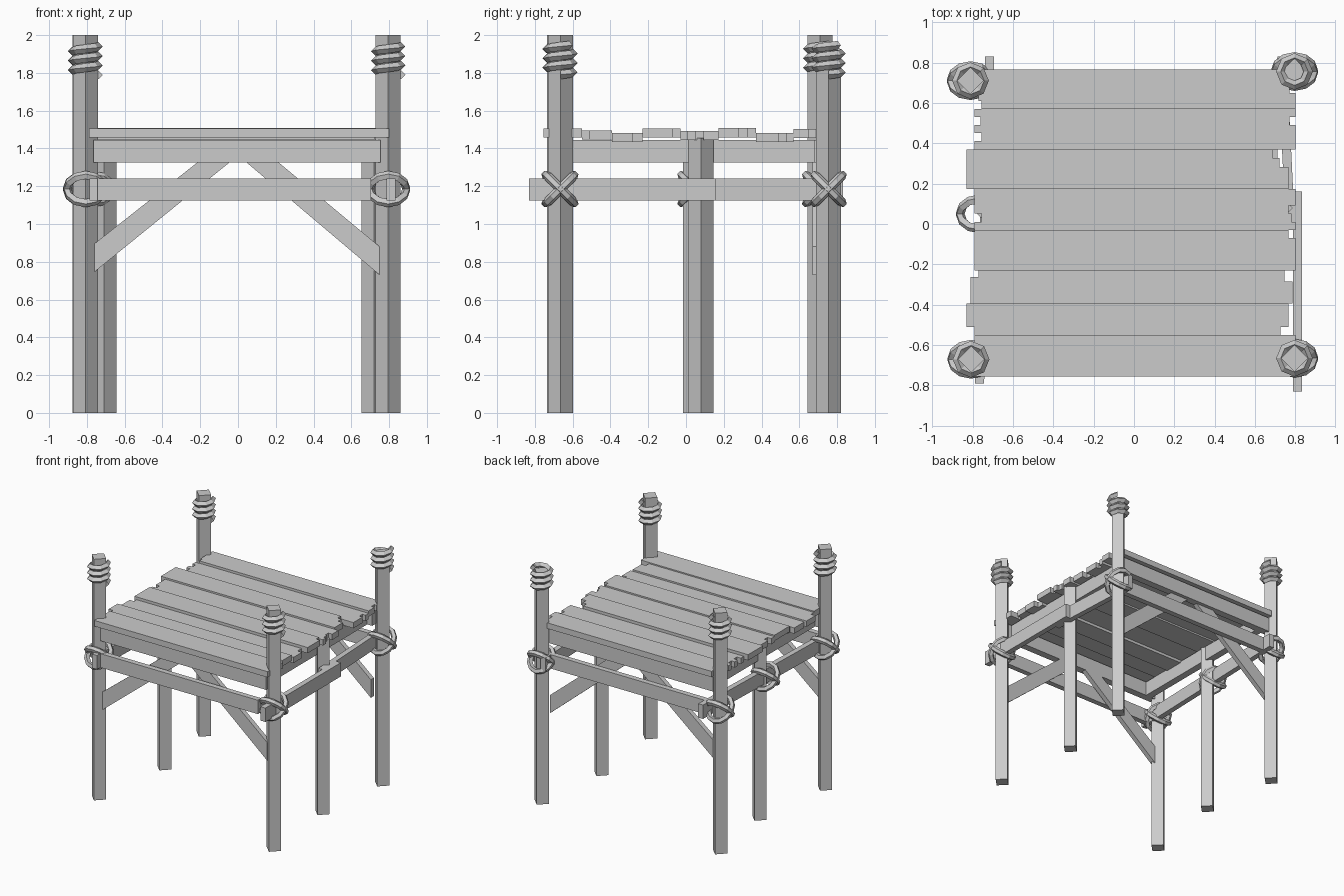
import bpy, bmesh
from math import cos, sin, pi, radians
from mathutils import Vector, Matrix

old = bpy.data.objects.get("Cube")
if old:
    bpy.data.objects.remove(old)

wood = bpy.data.materials.new("plain_grey")
wood.use_nodes = True
GREY = (0.6, 0.6, 0.6, 1)
wood.diffuse_color = GREY
wood.node_tree.nodes["Principled BSDF"].inputs["Base Color"].default_value = GREY


def finish(name, bm):
    bmesh.ops.recalc_face_normals(bm, faces=bm.faces)
    mesh = bpy.data.meshes.new(name)
    bm.to_mesh(mesh)
    bm.free()
    mesh.materials.append(wood)
    obj = bpy.data.objects.new(name, mesh)
    bpy.context.collection.objects.link(obj)
    return obj


def prism(name, outline, offset):
    """Extrude a flat outline of 3D points along an offset."""
    bm = bmesh.new()
    face = bm.faces.new([bm.verts.new(p) for p in outline])
    new = bmesh.ops.extrude_face_region(bm, geom=[face])["geom"]
    bmesh.ops.translate(bm, vec=offset, verts=[v for v in new if isinstance(v, bmesh.types.BMVert)])
    return finish(name, bm)


def box(name, lo, hi):
    x0, y0, z0 = lo
    x1, y1, z1 = hi
    return prism(name, [(x0, y0, z0), (x1, y0, z0), (x1, y1, z0), (x0, y1, z0)], (0, 0, z1 - z0))


def post(name, x, y, top, r=0.066):
    return prism(name, [(x + r, y, 0), (x, y + r, 0), (x - r, y, 0), (x, y - r, 0)], (0, 0, top))


def rail(name, a, b, thick=0.045, z0=1.125, z1=1.24):
    """Upright board running between two plan points."""
    a, b = Vector((*a, z0)), Vector((*b, z0))
    side = (b - a).cross(Vector((0, 0, 1))).normalized() * thick / 2
    return prism(name, [a - side, b - side, b + side, a + side], (0, 0, z1 - z0))


def sweep(name, frames, closed):
    """Skin a list of cross-section rings."""
    bm = bmesh.new()
    rings = [[bm.verts.new(p) for p in f] for f in frames]
    n = len(rings[0])
    for i in range(len(rings) - (0 if closed else 1)):
        a, b = rings[i], rings[(i + 1) % len(rings)]
        for j in range(n):
            k = (j + 1) % n
            bm.faces.new((a[j], a[k], b[k], b[j]))
    if not closed:
        bm.faces.new(rings[0])
        bm.faces.new(rings[-1])
    return finish(name, bm)


def coil(name, x, y, z, turns=3.2, pitch=0.05, seg=8, r=0.068, t=0.023):
    frames = []
    for i in range(int(turns * seg) + 1):
        a = 2 * pi * i / seg
        h = z + pitch * i / seg
        frames.append([(x + cos(a) * (r + dr), y + sin(a) * (r + dr), h + dz)
                       for dr, dz in ((t, 0), (0, t), (-t, 0), (0, -t))])
    return sweep(name, frames, False)


def lashing(name, centre, seg=12):
    """Two tilted rope rings crossing over a joint."""
    for tilt, label in ((45, "a"), (-45, "b")):
        turn = Matrix.Translation(centre) @ Matrix.Rotation(radians(tilt), 4, "X")
        frames = []
        for i in range(seg):
            a = 2 * pi * i / seg
            frames.append([turn @ Vector((cos(a) * (0.092 + dr), sin(a) * (0.1 + dr), dz))
                           for dr, dz in ((0.024, 0.012), (0.024, -0.012), (0, -0.025),
                                          (-0.018, 0), (0, 0.025))])
        sweep(f"{name}_{label}", frames, True)


def plank(name, y0, y1, z, left, right):
    """Board with stepped broken ends; each end lists (start fraction, x)."""
    def end(steps):
        stops = [s[0] for s in steps[1:]] + [1]
        pts = []
        for (f, x), g in zip(steps, stops):
            pts += [(x, y0 + (y1 - y0) * f, z), (x, y0 + (y1 - y0) * g, z)]
        return pts
    return prism(name, end(right) + end(left)[::-1], (0, 0, 0.048))


# Corner posts with rope coils and lashed joints
corners = {"front_right": (-0.807, -0.67, 2.0), "front_left": (0.795, -0.665, 2.0),
           "back_right": (-0.81, 0.71, 2.0), "back_left": (0.795, 0.755, 1.92)}
for name, (x, y, top) in corners.items():
    post(f"{name}_post", x, y, top)
    coil(f"{name}_coil", x, y, top - 0.21 if top == 2 else top - 0.13)
    lashing(f"{name}_lashing", (x, y, 1.185))

# Middle posts
post("middle_right_post", -0.71, 0.05, 1.44)
post("middle_left_post", 0.72, 0.08, 1.455)
lashing("middle_lashing", (-0.765, 0.05, 1.185))

# Deck frame
box("front_beam", (-0.765, -0.71, 1.325), (0.755, -0.65, 1.445))
box("back_beam", (-0.765, 0.68, 1.325), (0.755, 0.74, 1.445))
for side, x in (("right", -0.7), ("left", 0.68)):
    box(f"{side}_beam", (x - 0.03, -0.65, 1.325), (x + 0.03, 0.68, 1.445))

# Lower rails
rail("front_rail", (-0.74, -0.725), (0.705, -0.725))
rail("back_rail", (-0.74, 0.73), (0.74, 0.73))
rail("right_rail", (-0.765, -0.79), (-0.715, 0.83))
rail("left_front_rail", (0.81, -0.83), (0.81, 0.16))
rail("left_back_rail", (0.775, -0.02), (0.733, 0.83))

# Diagonal braces
for end, y in (("front", -0.69), ("back", 0.67)):
    for side, s, foot in (("right", -1, 0.78), ("left", 1, 0.75)):
        outline = [(s * foot, y, 0.73), (s * foot, y, 0.88), (s * 0.21, y, 1.33), (s * 0.04, y, 1.33)]
        prism(f"{end}_{side}_brace", outline, (0, 0.04, 0))

# Deck planks, front to back
edges = [-0.755, -0.55, -0.393, -0.23, -0.03, 0.173, 0.37, 0.57, 0.765]
heights = [1.457, 1.447, 1.434, 1.457, 1.445, 1.459, 1.435, 1.455]
plain = [(0, -0.79)]
left_ends = [
    plain,
    [(0, -0.79), (0.25, -0.83)],
    [(0, -0.81), (0.8, -0.77)],
    [(0, -0.79)],
    [(0, -0.79), (0.2, -0.755), (0.4, -0.79)],
    [(0, -0.83)],
    [(0, -0.79), (0.2, -0.755), (0.4, -0.79), (0.6, -0.76), (0.8, -0.79)],
    [(0, -0.755), (0.2, -0.77)],
]
right_ends = [
    [(0, 0.8)],
    [(0, 0.725), (0.25, 0.765)],
    [(0, 0.785), (0.67, 0.745)],
    [(0, 0.8), (0.8, 0.765)],
    [(0, 0.8), (0.2, 0.78), (0.4, 0.765), (0.6, 0.8)],
    [(0, 0.765), (0.55, 0.72), (0.78, 0.685)],
    [(0, 0.8), (0.6, 0.77), (0.8, 0.8)],
    [(0, 0.8), (0.4, 0.77), (0.6, 0.79)],
]
for i, (z, left, right) in enumerate(zip(heights, left_ends, right_ends)):
    plank(f"deck_plank_{i + 1}", edges[i], edges[i + 1], z, left, right)
